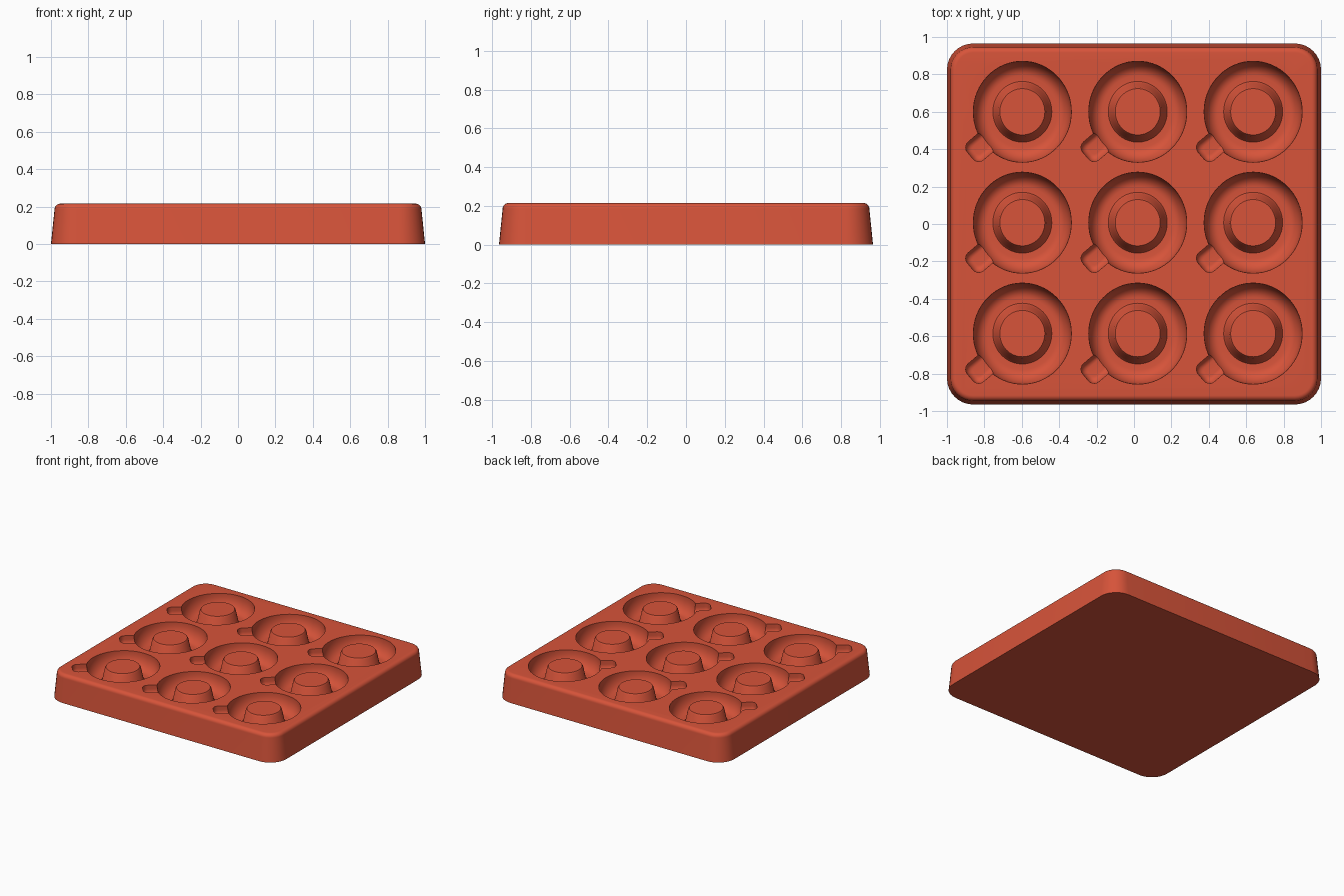
import bpy, bmesh, math
from mathutils import Matrix, Vector

if "Cube" in bpy.data.objects:
    bpy.data.objects.remove(bpy.data.objects["Cube"])

HX, HY, TOP = 1.0, 0.965, 0.215
COLS = (-0.597, 0.02, 0.637)
ROWS = (0.6, 0.007, -0.586)
DEPTH = 0.12
STEPS = 8

clay = bpy.data.materials.new("terracotta red")
clay.use_nodes = True
colour = (0.68, 0.088, 0.042, 1)
clay.diffuse_color = colour
clay.node_tree.nodes["Principled BSDF"].inputs["Base Color"].default_value = colour


def make_object(name, bm):
    bmesh.ops.recalc_face_normals(bm, faces=bm.faces)
    mesh = bpy.data.meshes.new(name)
    bm.to_mesh(mesh)
    bm.free()
    mesh.materials.append(clay)
    obj = bpy.data.objects.new(name, mesh)
    bpy.context.collection.objects.link(obj)
    return obj


def rounded_rect(hx, hy, r, steps):
    """Outline of a rectangle with round corners, counter-clockwise."""
    pts = []
    for i, (sx, sy) in enumerate(((1, 1), (-1, 1), (-1, -1), (1, -1))):
        for k in range(steps + 1):
            a = (i + k / steps) * math.pi / 2
            pts.append((sx * (hx - r) + r * math.cos(a),
                        sy * (hy - r) + r * math.sin(a)))
    return pts


def loft(bm, loops, closed=False):
    """Skin a list of vertex-position loops; cap both ends unless closed."""
    rings = [[bm.verts.new(p) for p in loop] for loop in loops]
    pairs = list(zip(rings, rings[1:])) + ([(rings[-1], rings[0])] if closed else [])
    for a, b in pairs:
        for i in range(len(a)):
            j = (i + 1) % len(a)
            bm.faces.new((a[i], a[j], b[j], b[i]))
    if not closed:
        bm.faces.new(rings[0][::-1])
        bm.faces.new(rings[-1])


# Tray slab: drafted sides with a filleted top edge
levels = [(0, 0)]
F = 0.03
for k in range(STEPS + 1):
    a = k / STEPS * math.pi / 2
    levels.append((0.019 + F * (1 - math.cos(a)), TOP - F + F * math.sin(a)))
bm = bmesh.new()
loft(bm, [[(x, y, z) for x, y in rounded_rect(HX - d, HY - d, 0.14 - d, STEPS)]
          for d, z in levels])
tray = make_object("mould_tray", bm)

# Ring recess section: tapered hub wall, flat floor, bowl-shaped outer wall
floor = TOP - DEPTH
R_OUT, BOWL = 0.266, 0.075
section = [(0.122, TOP + 0.05), (0.122, TOP), (0.130, TOP - 0.012),
           (0.150, floor + 0.015), (0.160, floor)]
for k in range(STEPS + 1):
    a = k / STEPS * math.pi / 2
    section.append((R_OUT - BOWL + BOWL * math.sin(a),
                    floor + (DEPTH - 0.01) * (1 - math.cos(a))))
section.append((R_OUT, TOP + 0.05))

rings, tabs = bmesh.new(), bmesh.new()
SEG = 64
for cx in COLS:
    for cy in ROWS:
        loft(rings, [[(cx + 0.985 * r * math.cos(t * math.tau / SEG),
                       cy + 1.015 * r * math.sin(t * math.tau / SEG), z)
                      for t in range(SEG)] for r, z in section], closed=True)

        # Pull-tab slot running out of each ring, with a rounded floor
        turn = Matrix.Translation((cx, cy, 0)) @ Matrix.Rotation(math.radians(220), 4, 'Z')
        loops = []
        tab_floor = TOP - 0.075
        for k in range(STEPS + 1):
            a = k / STEPS * math.pi / 2
            inset = 0.035 * (1 - math.sin(a))
            z = tab_floor + 0.045 * (1 - math.cos(a))
            loops.append((inset, z))
        loops.append((0, TOP + 0.04))
        loft(tabs, [[turn @ Vector((0.282 + x, y, z)) for x, y in
                     rounded_rect(0.082 - d, 0.063 - d, 0.04 - d * 0.7, 5)]
                    for d, z in loops])

ring_cutter = make_object("ring_cutter", rings)
tab_cutter = make_object("tab_cutter", tabs)

# Carve the recesses and discard the cutters
bpy.ops.object.select_all(action='DESELECT')
bpy.context.view_layer.objects.active = tray
tray.select_set(True)
for cutter in (ring_cutter, tab_cutter):
    cutter.hide_render = True
    mod = tray.modifiers.new("carve", 'BOOLEAN')
    mod.operation = 'DIFFERENCE'
    mod.solver = 'EXACT'
    mod.object = cutter
    bpy.ops.object.modifier_apply(modifier=mod.name)
    bpy.data.objects.remove(cutter)

bpy.ops.object.shade_smooth_by_angle(angle=math.radians(35))
